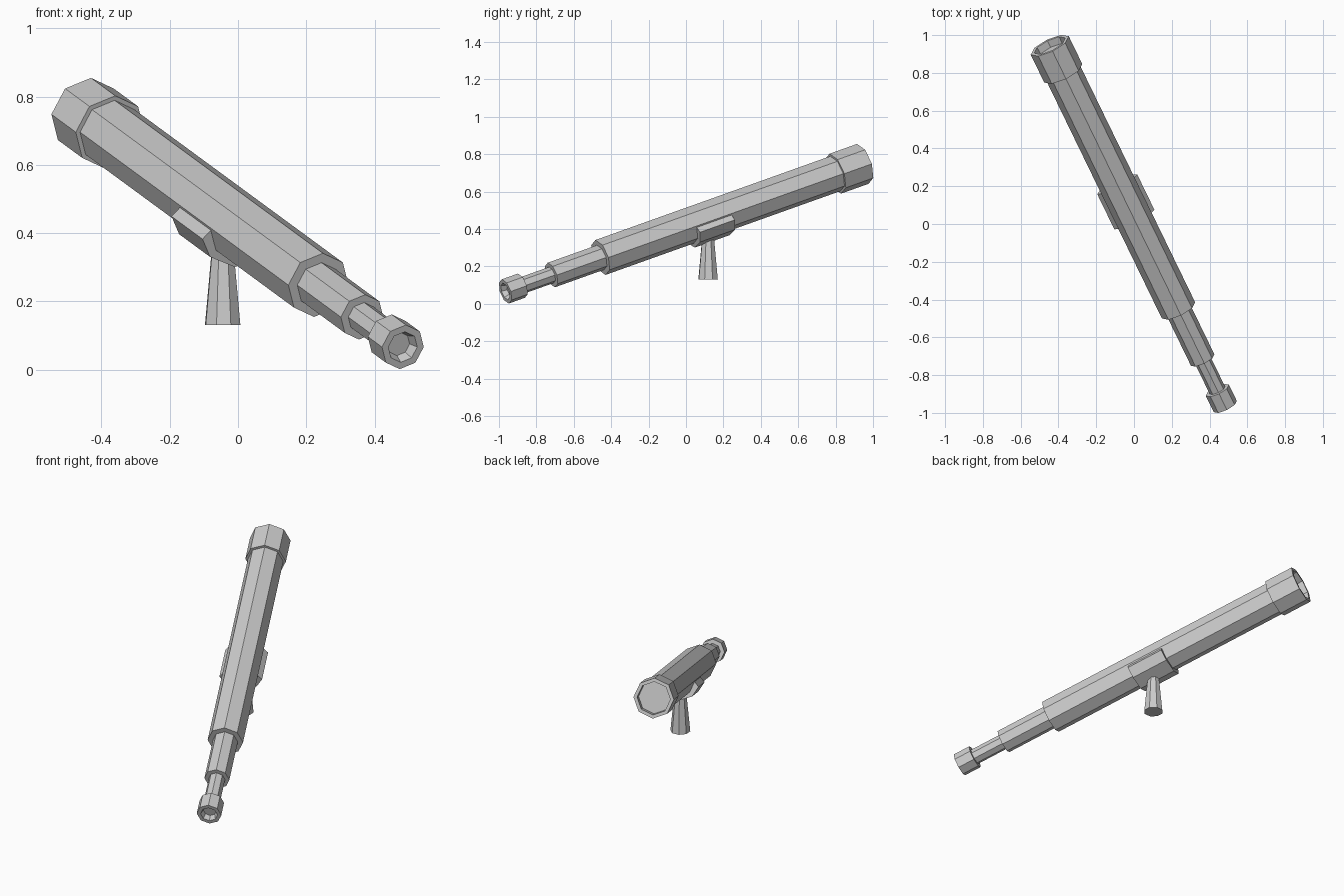
import bpy, bmesh, math
from mathutils import Vector, Matrix

if "Cube" in bpy.data.objects:
    bpy.data.objects.remove(bpy.data.objects["Cube"])

# Tilted optical axis: local x = sideways, y = up, z = along the tube
START = Vector((0.483, -0.966, 0.066))
END = Vector((-0.446, 0.945, 0.748))
axis = (END - START).normalized()
side = Vector((axis.y, -axis.x, 0)).normalized()
up = side.cross(axis).normalized()
LENGTH = (END - START).length
FRAME = Matrix.Translation(START) @ Matrix((side, up, -side.cross(up) * -1)).transposed().to_4x4()
if (FRAME.to_3x3() @ Vector((0, 0, 1))).dot(axis) < 0:
    FRAME = Matrix.Translation(START) @ Matrix((side, up, axis)).transposed().to_4x4()


def skin(name, rings, matrix):
    """Loft a list of matching rings and cap both ends."""
    bm = bmesh.new()
    loops = [[bm.verts.new(matrix @ Vector(p)) for p in ring] for ring in rings]
    n = len(loops[0])
    for a, b in zip(loops, loops[1:]):
        for i in range(n):
            j = (i + 1) % n
            bm.faces.new((a[i], a[j], b[j], b[i]))
    bm.faces.new(loops[0])
    bm.faces.new(loops[-1])
    bmesh.ops.recalc_face_normals(bm, faces=bm.faces)
    mesh = bpy.data.meshes.new(name)
    bm.to_mesh(mesh)
    bm.free()
    obj = bpy.data.objects.new(name, mesh)
    bpy.context.collection.objects.link(obj)
    return obj


def octagon(r, z):
    return [(r * math.cos(k * math.pi / 4), r * math.sin(k * math.pi / 4), z) for k in range(8)]


def tube(name, profile, matrix=FRAME):
    return skin(name, [octagon(r, z) for z, r in profile], matrix)


# Telescoping tubes, thinnest at the eyepiece
tube("inner_tube", [(0.06, 0.045), (0.33, 0.045)])
tube("middle_tube", [(0.287, 0.069), (0.65, 0.069)])
tube("main_tube", [(0.594, 0.098), (2.10, 0.098)])

# Eyepiece and lens hood with recessed glass
tube("eyepiece", [(0.03, 0.036), (0, 0.047), (0, 0.068), (0.10, 0.068)])
tube("lens_hood", [(2.06, 0.112), (LENGTH, 0.112), (LENGTH, 0.092), (LENGTH - 0.04, 0.090)])

# Cradle hugging the underside of the main tube
half = [(0.088, 0.0), (0.118, -0.035), (0.085, -0.09)]
outline = half + [(0, -0.121)] + [(-x, y) for x, y in reversed(half)]
skin("cradle", [[(x, y, z) for x, y in outline] for z in (1.144, 1.362)], FRAME)

# Upright tapered post, turned with the telescope
yaw = math.atan2(side.y, side.x)
tube("post", [(0.13, 0.055), (0.38, 0.031)],
     Matrix.Translation((-0.045, 0.118, 0)) @ Matrix.Rotation(yaw, 4, 'Z'))
